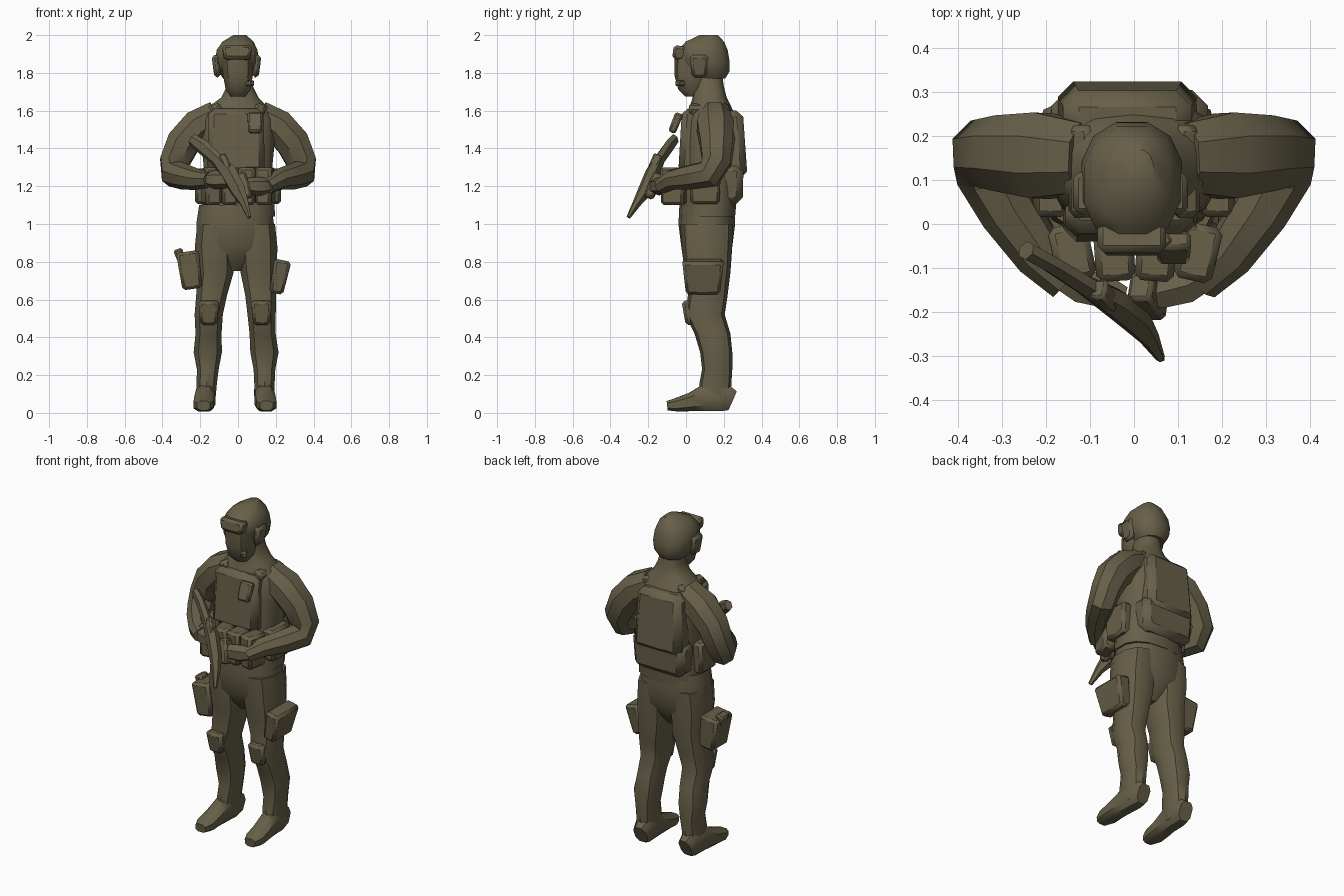
import bpy, bmesh, math
from mathutils import Vector, Matrix, Euler

olive = bpy.data.materials.new("olive drab")
olive.diffuse_color = (0.135, 0.115, 0.065, 1)


def finish(name, bm):
    bmesh.ops.recalc_face_normals(bm, faces=bm.faces[:])
    me = bpy.data.meshes.new(name)
    bm.to_mesh(me)
    bm.free()
    me.materials.append(olive)
    ob = bpy.data.objects.new(name, me)
    bpy.context.collection.objects.link(ob)
    return ob


def skin(name, frames, n, power):
    """Skin superellipse rings; each frame is (centre, x axis, y axis)."""
    bm = bmesh.new()
    rings = []
    for c, ax, ay in frames:
        ring = []
        for i in range(n):
            a = 2 * math.pi * (i + 0.5) / n
            s, t = math.cos(a), math.sin(a)
            u = math.copysign(abs(s) ** (2 / power), s)
            v = math.copysign(abs(t) ** (2 / power), t)
            ring.append(bm.verts.new(c + ax * u + ay * v))
        rings.append(ring)
    for r, q in zip(rings, rings[1:]):
        for i in range(n):
            j = (i + 1) % n
            bm.faces.new((r[i], r[j], q[j], q[i]))
    bm.faces.new(rings[0])
    bm.faces.new(rings[-1])
    return finish(name, bm)


def stack(name, rows, n=12, power=2.3):
    """Horizontal sections: (cx, cy, z, rx, ry)."""
    return skin(name, [(Vector((x, y, z)), Vector((rx, 0, 0)), Vector((0, ry, 0)))
                       for x, y, z, rx, ry in rows], n, power)


def limb(name, rows, n=8, power=2.1):
    """Sections square to a path: (x, y, z, rx, ry)."""
    pts = [Vector(r[:3]) for r in rows]
    frames, q, last = [], None, None
    for i, r in enumerate(rows):
        t = (pts[min(i + 1, len(pts) - 1)] - pts[max(i - 1, 0)]).normalized()
        q = t.to_track_quat('Z', 'Y') if q is None else last.rotation_difference(t) @ q
        last = t
        frames.append((pts[i], q @ Vector((r[3], 0, 0)), q @ Vector((0, r[4], 0))))
    return skin(name, frames, n, power)


def box(name, loc, size, rot=(0, 0, 0), taper=1.0, bevel=0.015):
    """Bevelled box, bottom scaled by taper."""
    bm = bmesh.new()
    bmesh.ops.create_cube(bm, size=1)
    for v in bm.verts:
        k = taper if v.co.z < 0 else 1
        v.co = Vector((v.co.x * size[0] * k, v.co.y * size[1] * k, v.co.z * size[2]))
    bmesh.ops.bevel(bm, geom=bm.edges[:], offset=bevel, segments=1, affect='EDGES')
    r = Euler([math.radians(a) for a in rot]).to_matrix().to_4x4()
    bmesh.ops.transform(bm, matrix=Matrix.Translation(loc) @ r, verts=bm.verts[:])
    return finish(name, bm)


# Torso, collar and hips
stack("torso", [(0, .12, 1.04, .20, .14), (0, .12, 1.15, .195, .15), (0, .13, 1.30, .185, .15),
                (0, .14, 1.45, .20, .15), (0, .135, 1.55, .195, .135), (0, .13, 1.62, .16, .11),
                (.01, .125, 1.67, .10, .09), (.01, .12, 1.73, .07, .08), (0, .11, 1.80, .065, .08)],
      14, 2.5)
stack("hips", [(-.015, .11, 1.10, .195, .145), (-.015, .11, 1.0, .21, .15),
               (-.015, .11, .88, .21, .135), (-.018, .11, .80, .15, .09), (-.018, .11, .75, .05, .05)],
      14, 2.4)

# Head: face, helmet, goggles and headset
stack("face", [(.0, .04, 1.675, .04, .045), (.0, .035, 1.71, .068, .075), (.0, .035, 1.79, .083, .097),
               (-.005, .05, 1.90, .09, .11)], 10)
stack("helmet", [(-.005, .13, 1.77, .075, .08), (-.005, .115, 1.81, .105, .12),
                 (-.005, .10, 1.86, .118, .135), (-.005, .09, 1.92, .112, .135),
                 (0, .10, 1.965, .085, .105), (.01, .12, 2.0, .035, .05)], 12)
box("goggles", (-.005, -.035, 1.905), (.16, .075, .075), (-12, 0, 0), .85)
for s in (-1, 1):
    box("headset_cup", (s * .105 - .008, .07, 1.835), (.045, .10, .12), (0, s * 5, 0), .75)
box("microphone", (.06, -.03, 1.745), (.035, .05, .03), (0, 0, 40), 1, .006)

# Legs and boots
for s, x0 in ((-1, -.02), (1, -.01)):
    side = "left" if s > 0 else "right"
    off = -.02 if s < 0 else 0
    stack(side + "_leg", [(s * .10 + off, .11, 1.0, .10, .14), (s * .105 + off, .11, .88, .108, .135),
                          (s * .11 + off * .5, .115, .74, .10, .12), (s * .12 + off, .115, .62, .085, .105),
                          (s * .125 + off * 1.5, .10, .52, .078, .105), (s * .13 + off * 1.3, .14, .42, .072, .095),
                          (s * .14 + off, .16, .32, .078, .085), (s * .14 + off, .165, .23, .060, .08),
                          (s * .14 + off * 1.3, .155, .15, .056, .085), (s * .14 + off * 1.5, .155, .04, .05, .08)], 10)
    limb(side + "_boot", [(s * .135 + off * 1.6, .245, .065, .042, .058), (s * .138 + off * 1.6, .20, .085, .055, .08),
                          (s * .142 + off * 1.6, .10, .08, .053, .075), (s * .147 + off * 1.6, .03, .058, .056, .053),
                          (s * .15 + off * 1.6, -.05, .043, .056, .038), (s * .15 + off * 1.6, -.10, .038, .036, .026)],
         8, 2.8)
    box(side + "_knee_pad", (s * .125 + off * 1.5, .01, .53), (.11, .05, .13), (8, 0, 0), .8)

# Arms reaching forward to the weapon
for s, hz in ((-1, 1.235), (1, 1.20)):
    side = "left" if s > 0 else "right"
    limb(side + "_arm", [(s * .11, .15, 1.575, .085, .085), (s * .21, .155, 1.52, .105, .095),
                         (s * .29, .16, 1.43, .092, .095), (s * .335, .16, 1.33, .082, .085),
                         (s * .335, .125, 1.265, .078, .076), (s * .285, .03, 1.25, .068, .068),
                         (s * .215, -.07, 1.235, .055, .058), (s * .15, -.13, hz, .042, .05)])
    limb(side + "_hand", [(s * .17, -.115, hz, .035, .035), (s * .12, -.14, hz, .045, .05),
                          (s * .06, -.155, hz, .042, .045), (s * .02, -.165, hz, .025, .03)], 6)

# Vest: front plate, back panel, pouches and belt packs
box("front_plate", (-.01, .015, 1.44), (.29, .09, .34), (-3, 0, 0), 1.05, .03)
box("back_panel", (-.015, .245, 1.42), (.29, .13, .36), (3, 0, 0), 1.1, .035)
box("back_pack", (-.01, .235, 1.21), (.36, .14, .21), (0, 0, 0), .92, .035)
box("chest_pouch", (.09, -.055, 1.535), (.08, .045, .11), (-22, 0, 0), .9, .01)
for x in (-.14, -.045, .05, .145):
    box("belt_pouch", (x, -.065, 1.20), (.09, .13, .20), (0, 0, -x * 90), .95)
for s in (-1, 1):
    box("side_pouch", (s * .19, .10, 1.20), (.08, .17, .19), (0, 0, 0), .9)
    box("shoulder_strap", (s * .115, .12, 1.605), (.06, .21, .06), (0, s * 24, 0), 1, .015)

# Thigh holster and cargo pouch
box("thigh_holster", (-.255, .09, .755), (.12, .17, .20), (0, -8, 0), .88)
box("holster_grip", (-.305, .10, .825), (.05, .08, .09), (0, -20, 0), .8, .01)
box("cargo_pouch", (.22, .09, .72), (.09, .22, .18), (0, 12, 0), .82)

# Weapon slung diagonally, muzzle down
limb("rifle_body", [(-.245, -.06, 1.45, .022, .03), (-.19, -.09, 1.41, .022, .04),
                    (-.11, -.14, 1.34, .025, .035), (-.05, -.175, 1.27, .035, .05),
                    (.0, -.215, 1.18, .035, .045), (.035, -.26, 1.11, .022, .025),
                    (.06, -.305, 1.035, .01, .012)], 6)
box("rifle_sight", (-.065, -.165, 1.325), (.04, .05, .09), (-25, -25, 0), .8, .008)
box("magazine", (.035, -.17, 1.20), (.06, .07, .14), (-25, -20, 0), .7, .01)

# Shade smooth with sharp edges kept
for ob in bpy.context.collection.objects:
    ob.select_set(True)
    bpy.context.view_layer.objects.active = ob
bpy.ops.object.shade_smooth_by_angle(angle=math.radians(40))
